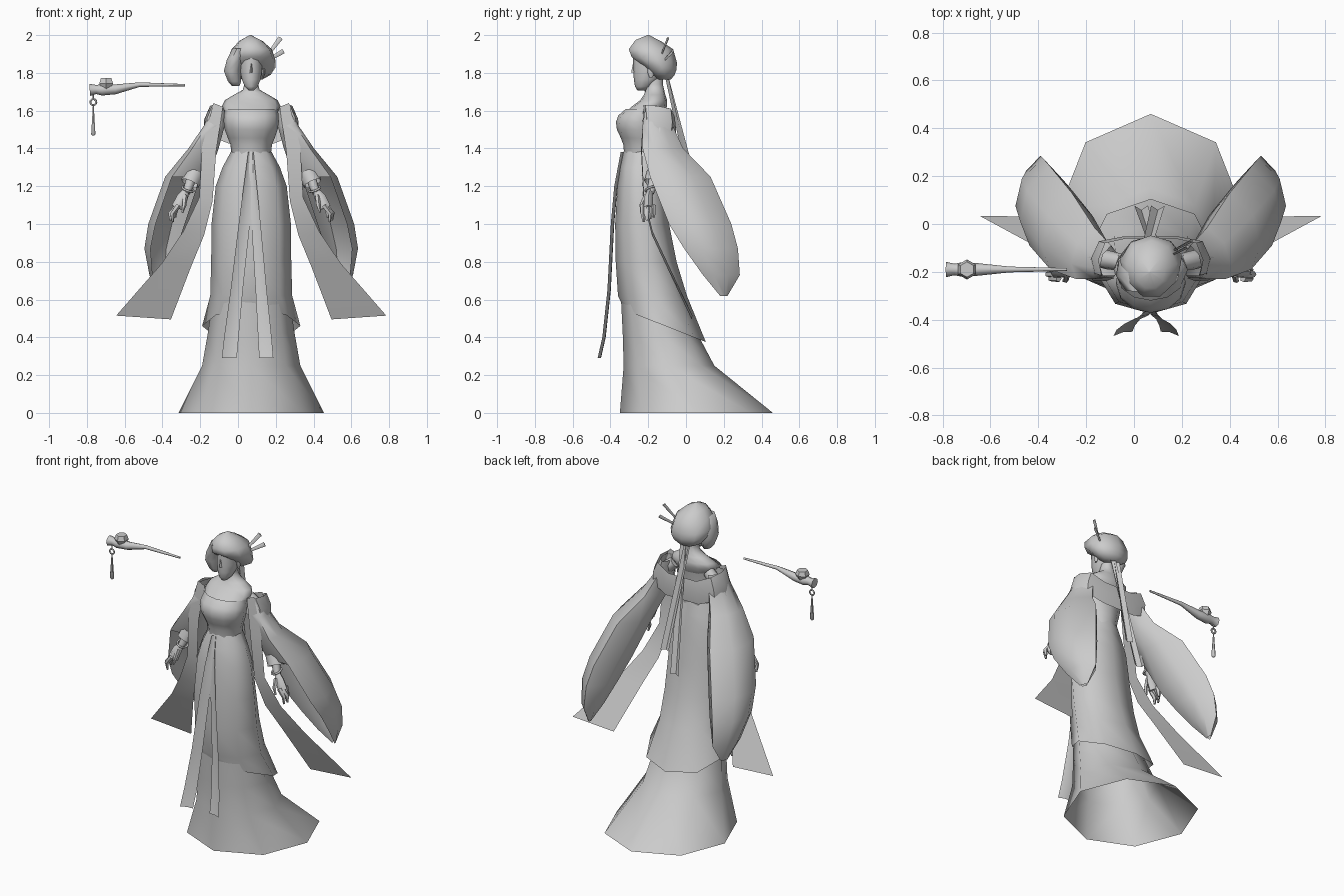
import bpy, bmesh, math
from mathutils import Vector

if "Cube" in bpy.data.objects:
    bpy.data.objects.remove(bpy.data.objects["Cube"], do_unlink=True)

CX = 0.07  # body centre line

mat = bpy.data.materials.new("plain grey")
mat.use_nodes = True
GREY = (0.6, 0.6, 0.6, 1)
mat.diffuse_color = GREY
mat.node_tree.nodes["Principled BSDF"].inputs["Base Color"].default_value = GREY


def loft(name, rings, closed=True, caps=(False, False), angle=50, skip=None):
    """Skin a list of equal-length point rings."""
    bm = bmesh.new()
    vs = [[bm.verts.new(p) for p in r] for r in rings]
    n = len(vs[0])
    for i in range(len(vs) - 1):
        for j in range(n if closed else n - 1):
            if skip and skip(i, j):
                continue
            k = (j + 1) % n
            bm.faces.new((vs[i][j], vs[i][k], vs[i + 1][k], vs[i + 1][j]))
    if caps[0]:
        bm.faces.new(vs[0])
    if caps[1]:
        bm.faces.new(vs[-1])
    bmesh.ops.recalc_face_normals(bm, faces=bm.faces)
    me = bpy.data.meshes.new(name)
    bm.to_mesh(me)
    bm.free()
    me.materials.append(mat)
    ob = bpy.data.objects.new(name, me)
    bpy.context.collection.objects.link(ob)
    bpy.ops.object.select_all(action="DESELECT")
    ob.select_set(True)
    bpy.context.view_layer.objects.active = ob
    bpy.ops.object.shade_smooth_by_angle(angle=math.radians(angle))
    return ob


def ring(z, hw, yf, yb, n=12, cx=CX, tilt=0):
    """Horizontal ellipse from front yf to back yb; tilt lowers the back."""
    pts = []
    for i in range(n):
        a = 2 * math.pi * i / n
        pts.append((cx + hw * math.sin(a), (yf + yb) / 2 + (yb - yf) / 2 * math.cos(a),
                    z - tilt * math.cos(a)))
    return pts


def tube(name, pts, radii, n=6, flat=1.0, caps=(True, True)):
    """Tapered tube along a path."""
    pts = [Vector(p) for p in pts]
    rings = []
    for i, p in enumerate(pts):
        t = (pts[min(i + 1, len(pts) - 1)] - pts[max(i - 1, 0)]).normalized()
        a = t.cross(Vector((0, 1, 0))).normalized()
        b = t.cross(a)
        rings.append([p + radii[i] * (a * math.cos(w) + b * math.sin(w) * flat)
                      for w in (2 * math.pi * k / n for k in range(n))])
    return loft(name, rings, caps=caps, angle=65)


def torus(name, c, big, small, axis):
    bpy.ops.mesh.primitive_torus_add(location=c, major_radius=big, minor_radius=small,
                                     major_segments=12, minor_segments=6, rotation=axis)
    ob = bpy.context.object
    ob.name = name
    ob.data.materials.append(mat)
    bpy.ops.object.shade_smooth()


# Trailing underskirt
loft("underskirt", [ring(*r, n=8) for r in (
    (0, .385, -.35, .46), (.25, .26, -.33, .15), (.42, .23, -.335, .06), (.62, .2, -.345, -.03))], angle=80)

# Overdress with hem dipping to the back and vanishing at the front
loft("overdress", [ring(.46, .26, -.325, .105, 8, tilt=.085)] + [ring(*r, n=8) for r in (
    (.62, .217, -.36, .005), (.8, .212, -.372, -.05), (1.0, .21, -.375, -.09),
    (1.2, .188, -.363, -.11), (1.3, .152, -.35, -.125), (1.385, .106, -.331, -.135))], angle=80)

# Bodice, shoulders and neck
loft("bodice", [ring(*r) for r in (
    (1.36, .103, -.326, -.138), (1.42, .11, -.332, -.13), (1.455, .124, -.345, -.13), (1.5, .14, -.366, -.13),
    (1.54, .146, -.371, -.125), (1.575, .145, -.358, -.12), (1.61, .14, -.318, -.115))], angle=70)
loft("shoulders_and_neck", [ring(*r) for r in (
    (1.58, .135, -.335, -.12), (1.625, .155, -.283, -.1), (1.655, .14, -.243, -.1),
    (1.685, .09, -.222, -.11), (1.71, .045, -.213, -.115), (1.74, .036, -.211, -.123),
    (1.79, .036, -.211, -.123))], angle=80)

# Head
loft("head", [ring(*r, n=10) for r in (
    (1.708, .016, -.258, -.215), (1.728, .036, -.27, -.18), (1.765, .052, -.276, -.14),
    (1.81, .06, -.28, -.1), (1.88, .063, -.28, -.09), (1.92, .055, -.28, -.1))],
    caps=(True, True), angle=80)
loft("nose", [[(CX - .01, -.272, 1.8), (CX, -.29, 1.803), (CX + .01, -.272, 1.8)],
              [(CX - .005, -.276, 1.85), (CX, -.281, 1.85), (CX + .005, -.276, 1.85)]],
     caps=(True, True), angle=80)
for s, side in ((1, "left"), (-1, "right")):
    loft(side + "_ear", [ring(z, w, -.185 - d, -.185 + d, 6, CX + s * .064) for z, w, d in (
        (1.775, .004, .008), (1.8, .01, .018), (1.835, .01, .018), (1.85, .004, .008))], caps=(True, True))

# Hair: swept mass over the crown and nape, with a lock on one side
loft("hair", [ring(z, hw, yf, yb, 9, cx, t) for z, hw, yf, yb, cx, t in (
    (2.0, .004, -.205, -.195, .065, 0), (1.97, .062, -.272, -.13, .068, .004), (1.925, .108, -.31, -.068, .073, 0),
    (1.87, .13, -.295, -.048, .07, .015), (1.83, .128, -.235, -.05, .072, .012),
    (1.79, .1, -.185, -.06, .075, 0), (1.765, .055, -.15, -.08, .075, 0))],
    caps=(True, True), angle=70)
loft("side_lock", [ring(z, hw, yf, yb, 7, cx) for z, hw, yf, yb, cx in (
    (1.93, .045, -.29, -.13, .015), (1.87, .045, -.285, -.12, -.015), (1.81, .046, -.27, -.13, -.03),
    (1.755, .036, -.25, -.15, -.018), (1.73, .02, -.23, -.17, -.012))], caps=(True, True), angle=70)
tube("hairpin_upper", [(.14, -.14, 1.87), (.225, -.095, 1.985)], [.006, .013], 4, .5)
tube("hairpin_lower", [(.13, -.13, 1.85), (.24, -.07, 1.915)], [.006, .013], 4, .5)

# Hair ribbons down the back
for name, x0, x1, wid, end in (("long_hair_ribbon", .085, .03, .026, 1.0), ("short_hair_ribbon", .055, .1, .026, 1.14)):
    rows = []
    for i in range(5):
        f = i / 4
        z = 1.78 + (end - 1.78) * f
        x = x0 + (x1 - x0) * f
        y = -.105 + .17 * f
        w = wid * (.8 + .3 * f)
        rows.append([(x - w, y + .012, z), (x, y - .006, z), (x + w, y + .012, z)])
    loft(name, rows, closed=False)

# Front sash strips: outer and inner edge run from waist to hem
for s, name, ko, ki in ((-1, "right_sash_strip", 1.33, 1.7), (1, "left_sash_strip", 1, 1)):
    rows = []
    for z, y, o, i in ((1.38, -.338, .0, .0), (1.2, -.372, .018, -.005), (1.0, -.39, .038, .003),
                       (.65, -.408, .07, .025), (.4, -.435, .096, .038), (.29, -.46, .105, .044)):
        outer, inner = .068 + s * (o * ko + .014), .068 + s * i * ki
        rows.append([(outer, y - .008, z), ((outer + inner) / 2, y + .008, z), (inner, y + .01, z)])
    loft(name, rows, closed=False)

# Draped collar band round the back of the shoulders
arc = [(.17, -.225, 1.625), (.205, -.215, 1.63), (.218, -.15, 1.625), (.19, -.08, 1.61), (.1, -.06, 1.57)]
arc = arc + [(-u, y, z) for u, y, z in reversed(arc)]
loft("collar_band", [
    [(CX + u, y, z) for u, y, z in arc],
    [(CX + u * 1.14, y + .008, z - .07) for u, y, z in arc],
    [(CX + u * 1.16, y, z - .145) for u, y, z in arc]], closed=False)

# Sleeve slices: height, front y, back y, front offset, back offset, half width
SLICES = ((1.615, -.215, -.09, .175, .165, .04), (1.52, -.23, -.07, .2, .185, .055),
          (1.4, -.23, -.015, .26, .235, .08), (1.25, -.19, .13, .345, .33, .115),
          (1.0, -.09, .24, .43, .42, .118), (.87, -.01, .275, .465, .45, .105),
          (.73, .09, .285, .48, .46, .065), (.62, .18, .22, .485, .47, .012))
SECTION = ((0, .65), (.3, 1), (.7, .8), (1, 0), (.7, -.8), (.3, -1), (0, -.65))

for s, side in ((1, "left"), (-1, "right")):
    def P(u, y, z):
        return (CX + s * u, y, z)

    # Bag sleeve, open at the front below the wrist
    loft(side + "_sleeve", [[P(uf + (ub - uf) * f + w * g, yf + (yb - yf) * f, z) for f, g in SECTION]
                            for z, yf, yb, uf, ub, w in SLICES],
         skip=lambda i, j: j == 6 and i >= 3, angle=75)

    # Streamer hanging from the shoulder
    rows = [(1.63, -.225, .15, .2), (1.4, -.238, .185, .26), (1.13, -.225, .205, .275),
            (.95, -.18, .25, .36), (.78, -.1, .32, .475), (.505, .03, .425, .715)]
    loft(side + "_streamer", [[P(a, y, z - .01), P(b, y + .004, z + .01)] for z, y, a, b in rows], closed=False)

    # Arm, cuff, bracelet and hand
    tube(side + "_arm", [P(.12, -.16, 1.6), P(.18, -.15, 1.55), P(.27, -.13, 1.4), P(.33, -.18, 1.2), P(.345, -.19, 1.165)],
         [.035, .04, .037, .024, .021], 8)
    tube(side + "_cuff", [P(.3, -.155, 1.27), P(.325, -.175, 1.215)], [.054, .05], 8, caps=(False, False))
    torus(side + "_bracelet", P(.335, -.185, 1.185), .032, .006, (.3, s * -.35, 0))
    tube(side + "_palm", [P(.34, -.188, 1.18), P(.365, -.198, 1.14), P(.39, -.2, 1.085)], [.017, .03, .033], 6, .85)
    for k in range(4):
        y = -.228 + k * .018
        tip = .445 - abs(k - 1) * .012
        tube(side + "_finger", [P(.385 + k * .003, y, 1.1), P(tip - .015, y, 1.055), P(tip - .018, y + .004, 1.01 + .008 * k)],
             [.015, .013, .006], 5)
    tube(side + "_thumb", [P(.35, -.21, 1.15), P(.355, -.235, 1.1), P(.365, -.238, 1.06)], [.014, .012, .005], 5)

# Floating smoking pipe with ring and tassel
PY = -.19
tube("pipe_stem", [(x, PY, z) for x, z in ((-.785, 1.71), (-.75, 1.712), (-.72, 1.71), (-.65, 1.713),
                                          (-.52, 1.738), (-.28, 1.735))], [.032, .024, .03, .026, .012, .006], 8)
loft("pipe_bowl", [ring(z, r, PY - r, PY + r, 6, -.698) for z, r in ((1.71, .024), (1.745, .042), (1.772, .032))],
     caps=(True, True), angle=30)
torus("pipe_ring", (-.766, PY, 1.645), .016, .005, (math.pi / 2, 0, 0))
tube("tassel_cord", [(-.766, PY, 1.69), (-.766, PY, 1.66)], [.003, .003], 4)
loft("tassel", [ring(z, r, PY - r, PY + r, 6, -.766) for z, r in ((1.63, .003), (1.58, .006), (1.475, .013), (1.468, .006))],
     caps=(True, True))
